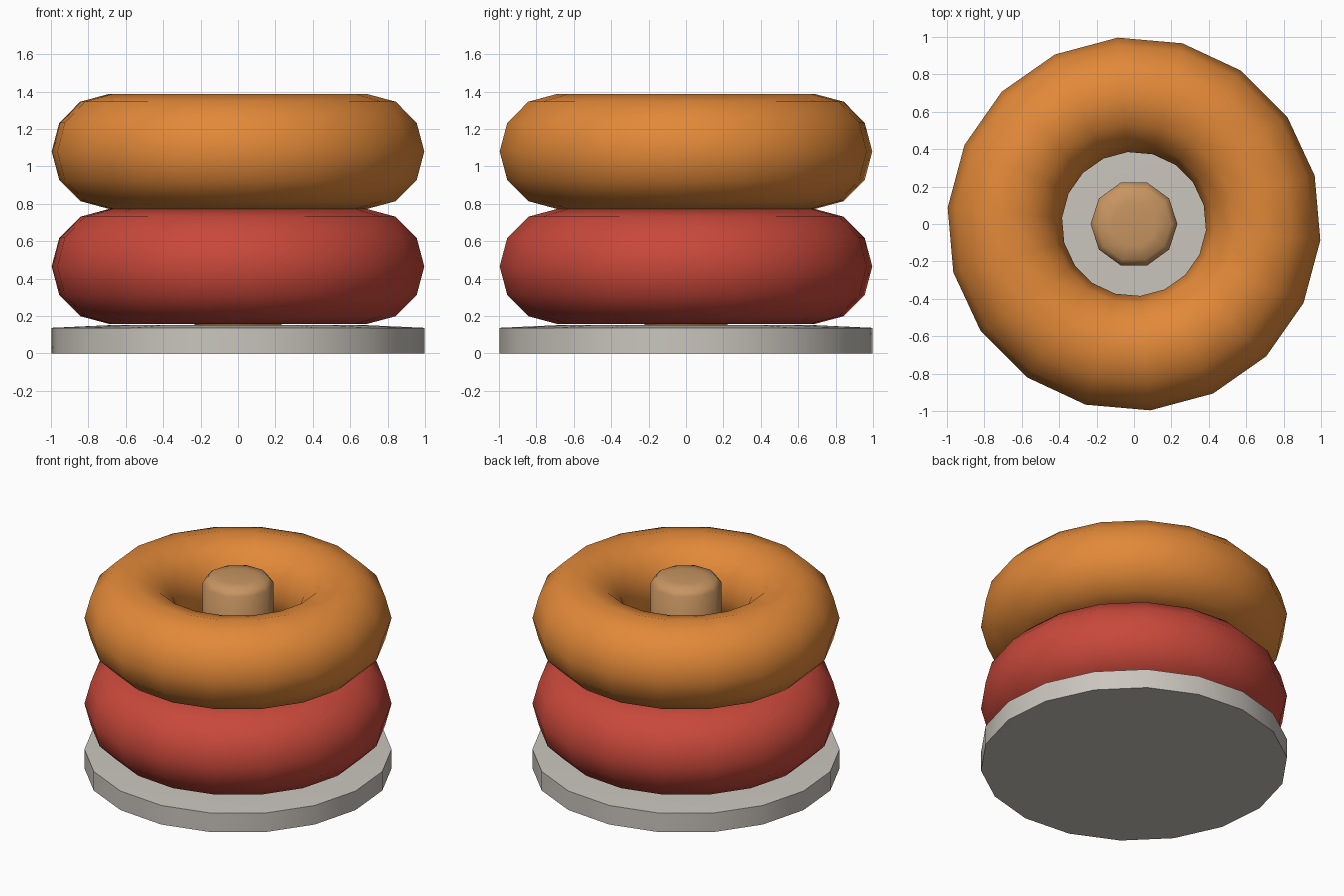
import bpy
import bmesh
import math

cube = bpy.data.objects.get("Cube")
if cube:
    bpy.data.objects.remove(cube, do_unlink=True)

SIDES = 18
TURN = math.radians(-5)


def material(name, color):
    mat = bpy.data.materials.new(name)
    mat.use_nodes = True
    mat.diffuse_color = (*color, 1)
    mat.node_tree.nodes["Principled BSDF"].inputs["Base Color"].default_value = (*color, 1)
    return mat


def lathe(name, profile, sides, turn, mat, closed=False, angle=180):
    """Revolve (radius, height) points around z; open profiles get end caps."""
    bm = bmesh.new()
    rings = []
    for i in range(sides):
        a = turn + math.tau * i / sides
        rings.append([bm.verts.new((r * math.cos(a), r * math.sin(a), z)) for r, z in profile])
    count = len(profile)
    for i in range(sides):
        here, after = rings[i], rings[(i + 1) % sides]
        for j in range(count if closed else count - 1):
            k = (j + 1) % count
            bm.faces.new((here[j], after[j], after[k], here[k]))
    if not closed:
        bm.faces.new([ring[0] for ring in reversed(rings)])
        bm.faces.new([ring[-1] for ring in rings])
    bmesh.ops.recalc_face_normals(bm, faces=bm.faces[:])
    mesh = bpy.data.meshes.new(name)
    bm.to_mesh(mesh)
    bm.free()
    mesh.materials.append(mat)
    obj = bpy.data.objects.new(name, mesh)
    bpy.context.collection.objects.link(obj)
    bpy.ops.object.select_all(action="DESELECT")
    obj.select_set(True)
    bpy.context.view_layer.objects.active = obj
    bpy.ops.object.shade_smooth_by_angle(angle=math.radians(angle))
    return obj


def ring(name, height, mat):
    major, minor, steps = 0.693, 0.307, 12
    circle = [(major + minor * math.cos(math.tau * i / steps),
               height + minor * math.sin(math.tau * i / steps)) for i in range(steps)]
    return lathe(name, circle, SIDES, TURN, mat, closed=True)


grey = material("light grey", (0.59, 0.56, 0.51))
red = material("red", (0.58, 0.065, 0.043))
orange = material("orange", (0.76, 0.25, 0.04))
wood = material("wood tan", (0.57, 0.30, 0.12))

# Round base with a slightly raised centre
lathe("base", [(1, 0), (1, 0.137), (0.65, 0.153)], SIDES, TURN, grey, angle=40)

# Central post with a softened top
lathe("post", [(0.232, 0.02), (0.232, 1.335), (0.2, 1.37), (0.12, 1.382)], 10, 0, wood)

# Stacked rings
ring("lower_ring", 0.465, red)
ring("upper_ring", 1.08, orange)
